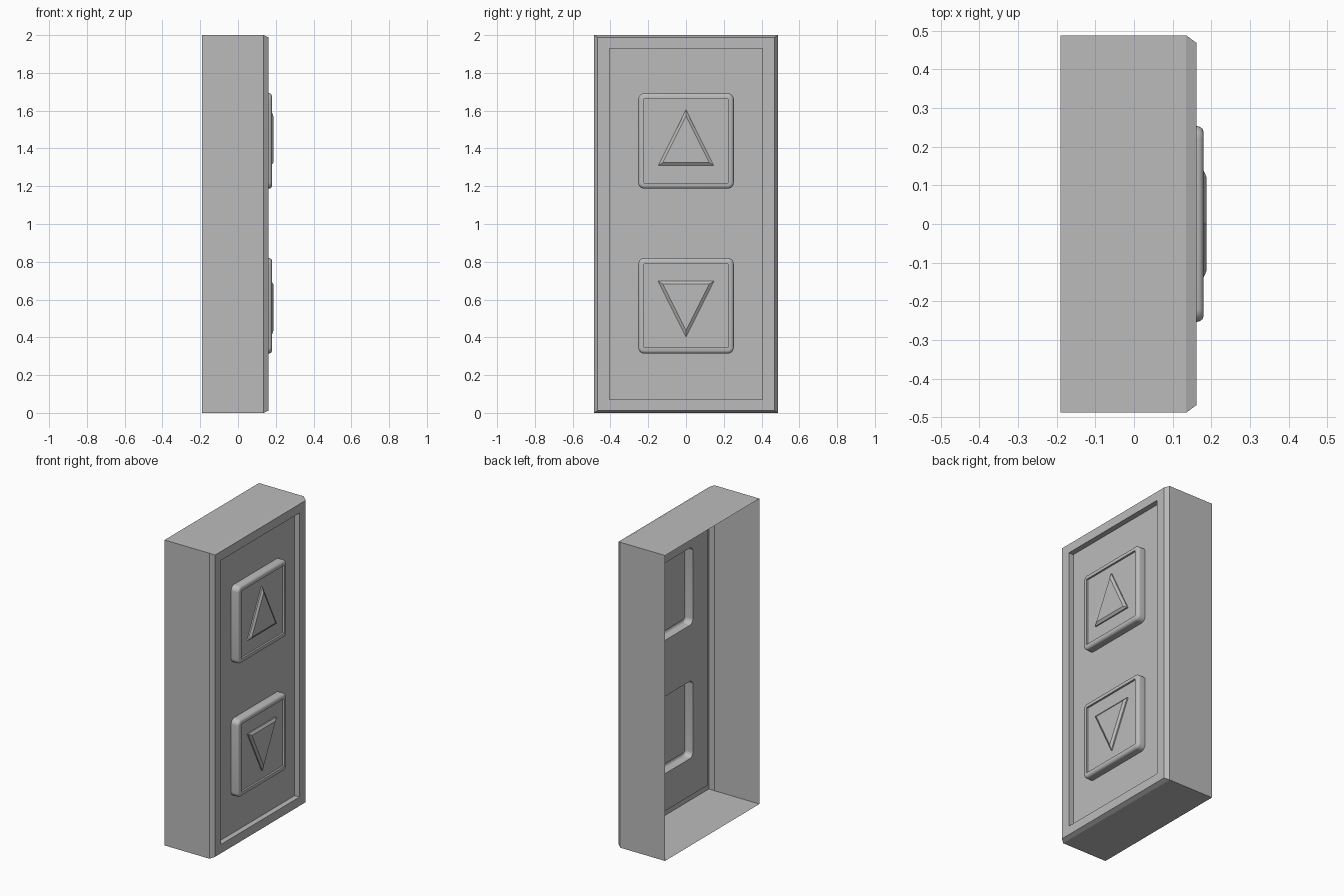
import bpy
import bmesh
from math import cos, sin, pi, radians

if "Cube" in bpy.data.objects:
    bpy.data.objects.remove(bpy.data.objects["Cube"], do_unlink=True)

# One grey plastic for the whole unit
grey = bpy.data.materials.new("grey plastic")
grey.use_nodes = True
COLOUR = (0.5, 0.5, 0.5, 1)
grey.diffuse_color = COLOUR
grey.node_tree.nodes["Principled BSDF"].inputs["Base Color"].default_value = COLOUR

PANEL_X = 0.127           # recessed panel the buttons rise from
FACE_X = 0.168            # sunken face of each button
BUTTON_HALF = 0.253
CORNER = 0.033
UP_Z, DOWN_Z = 1.44, 0.567


def rectangle(half_y, half_z, radius=0, steps=6):
    """Outline of a rectangle in y and z, with optional round corners."""
    corners = [(1, 1), (-1, 1), (-1, -1), (1, -1)]
    if not radius:
        return [(sy * half_y, sz * half_z) for sy, sz in corners]
    points = []
    for quarter, (sy, sz) in enumerate(corners):
        for i in range(steps + 1):
            a = (quarter + i / steps) * pi / 2
            points.append((sy * (half_y - radius) + radius * cos(a),
                           sz * (half_z - radius) + radius * sin(a)))
    return points


def add_ring(bm, outline, x, centre_z):
    return [bm.verts.new((x, y, z + centre_z)) for y, z in outline]


def loft(bm, rings):
    """Join neighbouring rings with quads."""
    for a, b in zip(rings, rings[1:]):
        for i in range(len(a)):
            j = (i + 1) % len(a)
            bm.faces.new((a[i], a[j], b[j], b[i]))


def ring_edges(bm, ring):
    edges = []
    for a, b in zip(ring, ring[1:] + ring[:1]):
        edges.append(bm.edges.get((a, b)) or bm.edges.new((a, b)))
    return edges


def finish(name, bm, angle):
    bmesh.ops.recalc_face_normals(bm, faces=bm.faces[:])
    # Open shells must face outwards, towards +x
    face = max(bm.faces, key=lambda f: abs(f.normal.x) * f.calc_area())
    if face.normal.x < 0:
        bmesh.ops.reverse_faces(bm, faces=bm.faces[:])
    mesh = bpy.data.meshes.new(name)
    bm.to_mesh(mesh)
    bm.free()
    mesh.materials.append(grey)
    mesh.shade_smooth()
    mesh.set_sharp_from_angle(angle=radians(angle))
    obj = bpy.data.objects.new(name, mesh)
    bpy.context.collection.objects.link(obj)
    return obj


# Housing: open-backed shell, chamfered rim, recessed panel with two holes
bm = bmesh.new()
profile = [(0.488, 1.0, -0.19), (0.488, 1.0, 0.135), (0.468, 0.988, 0.162),
           (0.405, 0.93, 0.162), (0.405, 0.93, PANEL_X)]
rings = [add_ring(bm, rectangle(hy, hz), x, 1.0) for hy, hz, x in profile]
loft(bm, rings)
panel_edges = ring_edges(bm, rings[-1])
for z in (UP_Z, DOWN_Z):
    hole = add_ring(bm, rectangle(BUTTON_HALF, BUTTON_HALF, CORNER), PANEL_X, z)
    panel_edges += ring_edges(bm, hole)
bmesh.ops.triangle_fill(bm, edges=panel_edges, use_beauty=True, normal=(1, 0, 0))
finish("housing", bm, 20)


def make_button(name, centre_z):
    """Hollow cap with a rounded rim and a sunken face."""
    bm = bmesh.new()
    profile = [(BUTTON_HALF, PANEL_X), (BUTTON_HALF, 0.164), (0.251, 0.171),
               (0.246, 0.177), (0.238, 0.180), (0.222, 0.180), (0.222, FACE_X)]
    rings = [add_ring(bm, rectangle(h, h, CORNER - BUTTON_HALF + h), x, centre_z)
             for h, x in profile]
    loft(bm, rings)
    bm.faces.new(rings[-1])
    finish(name, bm, 40)


def make_arrow(name, centre_z, direction):
    """Raised triangle with bevelled edges, inset evenly about its incentre."""
    base, tip, half, inradius = -0.13, 0.165, 0.147, 0.091
    bm = bmesh.new()
    rings = []
    for inset, x in ((0, FACE_X), (0, 0.176), (0.015, 0.187)):
        s = 1 - inset / inradius
        mid = base + inradius
        outline = [(y * s, direction * (mid + (z - mid) * s))
                   for y, z in ((-half, base), (half, base), (0, tip))]
        rings.append(add_ring(bm, outline, x, centre_z))
    loft(bm, rings)
    bm.faces.new(rings[-1])
    finish(name, bm, 30)


for label, z, direction in (("up", UP_Z, 1), ("down", DOWN_Z, -1)):
    make_button(label + "_button", z)
    make_arrow(label + "_arrow", z, direction)
